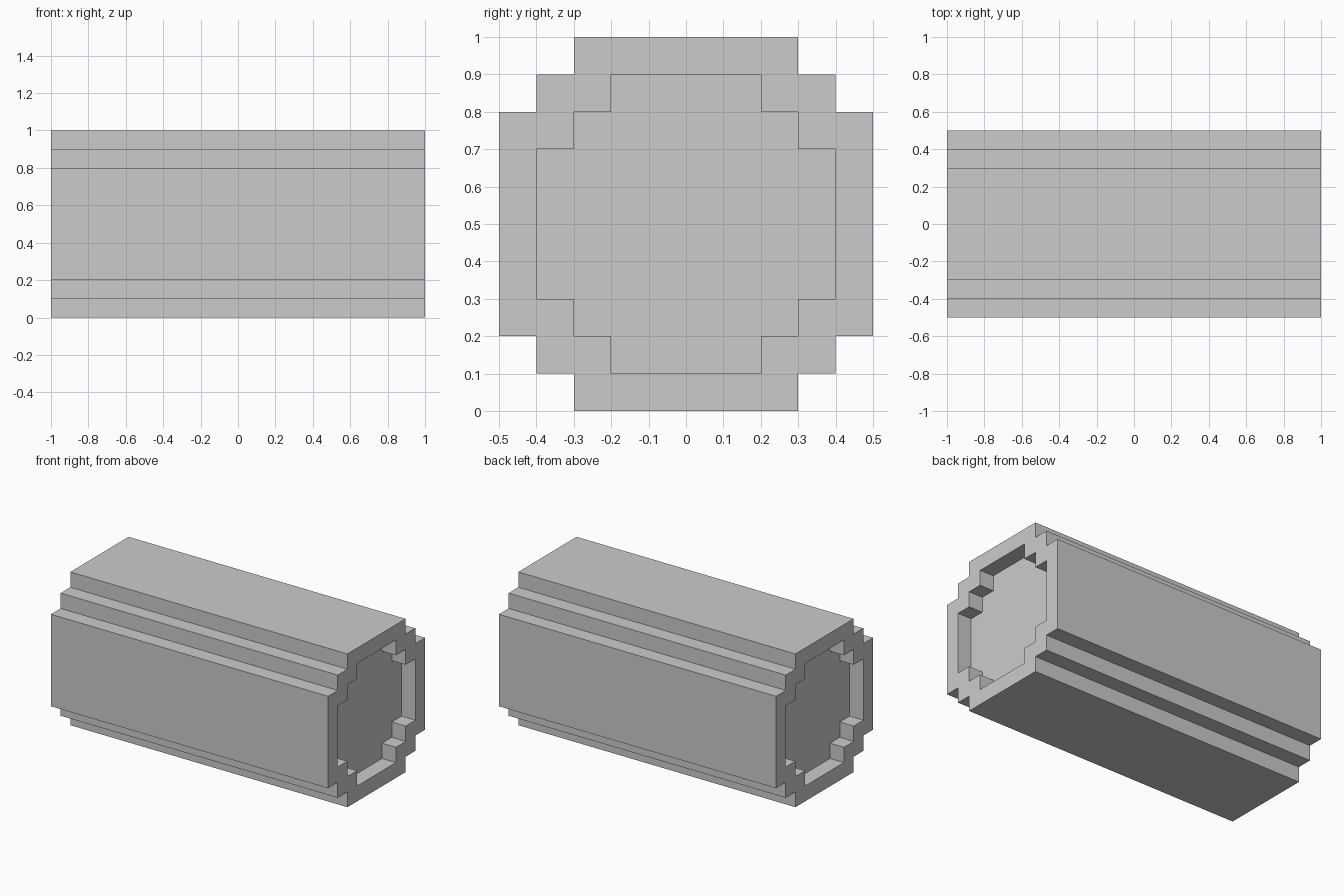
import bpy
import bmesh

if "Cube" in bpy.data.objects:
    bpy.data.objects.remove(bpy.data.objects["Cube"])

LENGTH, RECESS, STEP, HEIGHT = 2.0, 0.1, 0.1, 1.0


def stepped_profile(inset):
    """Stepped octagon-like outline in (y, z), counter-clockwise."""
    quarter = [(0.5, 0.3), (0.4, 0.3), (0.4, 0.4), (0.3, 0.4), (0.3, 0.5)]
    quarter = [(y - inset, z - inset) for y, z in quarter]
    points = []
    for _ in range(4):
        points += quarter
        quarter = [(-z, y) for y, z in quarter]
    return points


bm = bmesh.new()


def add_ring(x, inset):
    return [bm.verts.new((x, y, z + HEIGHT / 2)) for y, z in stepped_profile(inset)]


# Rings run from the left core face, over the rim and bark, to the right core face
end = LENGTH / 2
rings = [add_ring(x, inset) for x, inset in (
    (-end + RECESS, STEP), (-end, STEP), (-end, 0),
    (end, 0), (end, STEP), (end - RECESS, STEP))]

# Walls between neighbouring rings
for a, b in zip(rings, rings[1:]):
    for i in range(len(a)):
        j = (i + 1) % len(a)
        bm.faces.new((a[i], a[j], b[j], b[i]))

# Recessed core faces
bm.faces.new(rings[0])
bm.faces.new(rings[-1])
bmesh.ops.recalc_face_normals(bm, faces=bm.faces)

mesh = bpy.data.meshes.new("log")
bm.to_mesh(mesh)
bm.free()
bpy.context.collection.objects.link(bpy.data.objects.new("log", mesh))
